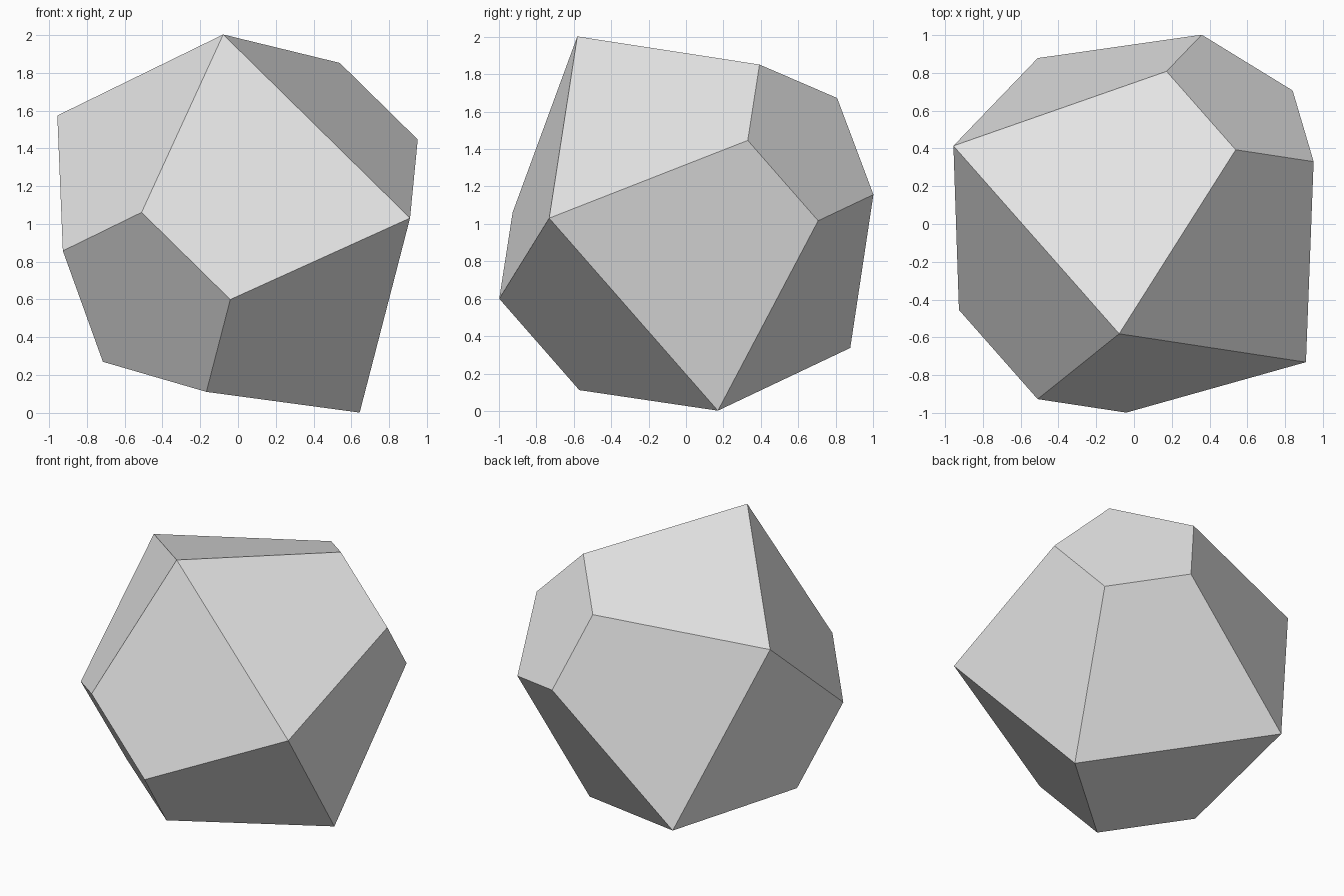
import bpy
import bmesh
import math
from mathutils import Vector

# Remove the default cube only
cube = bpy.data.objects.get("Cube")
if cube:
    bpy.data.objects.remove(cube, do_unlink=True)

SIDES = 5

# Tilted frame: axis through both caps, u towards the first corner
axis = Vector((0.558, 0.691, 0.461)).normalized()
u = Vector((-0.068, -0.515, 0.853))
u = (u - axis * u.dot(axis)).normalized()
v = axis.cross(u)

# Pentagon rings: centre and radius of lower cap, girdle and upper cap
RINGS = [
    (Vector((-0.472, -0.637, 0.58)), 0.563),
    (Vector((0.002, 0.03, 0.989)), 1.186),
    (Vector((0.572, 0.648, 1.429)), 0.495),
]


def add_ring(bm, centre, radius):
    angles = [math.tau * i / SIDES for i in range(SIDES)]
    return [bm.verts.new(centre + radius * (u * math.cos(a) + v * math.sin(a)))
            for a in angles]


# Faceted stone: two frustums joined at the girdle
bm = bmesh.new()
rings = [add_ring(bm, c, r) for c, r in RINGS]
for low, high in zip(rings, rings[1:]):
    for i in range(SIDES):
        j = (i + 1) % SIDES
        bm.faces.new((low[i], low[j], high[j], high[i]))
bm.faces.new(rings[0][::-1])
bm.faces.new(rings[-1])
bmesh.ops.recalc_face_normals(bm, faces=bm.faces[:])

mesh = bpy.data.meshes.new("faceted_stone")
bm.to_mesh(mesh)
bm.free()
stone = bpy.data.objects.new("faceted_stone", mesh)
bpy.context.collection.objects.link(stone)

# Plain light grey
grey = bpy.data.materials.new("light_grey")
grey.use_nodes = True
grey.diffuse_color = (0.8, 0.8, 0.8, 1)
grey.node_tree.nodes["Principled BSDF"].inputs["Base Color"].default_value = (0.8, 0.8, 0.8, 1)
mesh.materials.append(grey)
